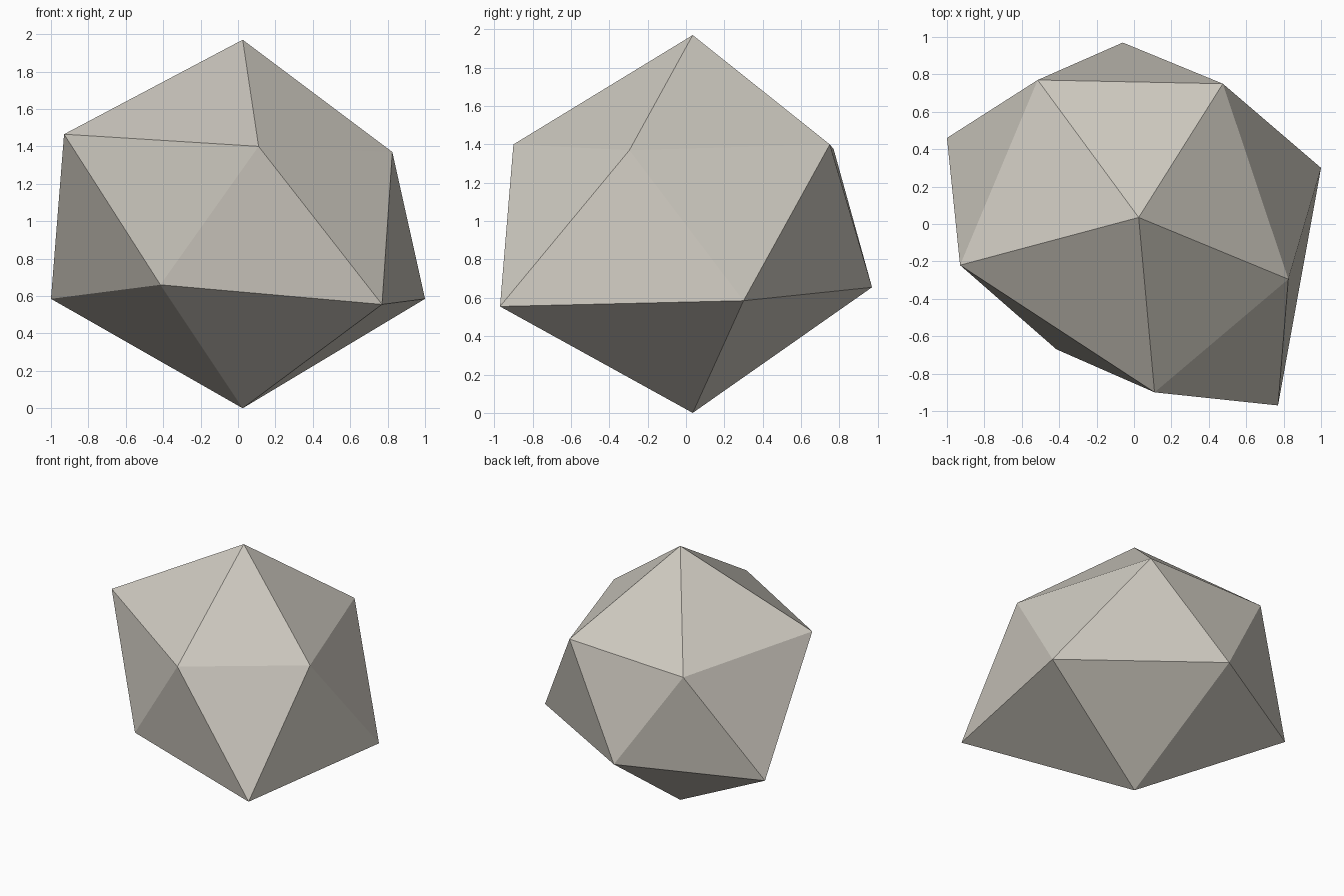
import bpy
import bmesh

cube = bpy.data.objects.get("Cube")
if cube:
    bpy.data.objects.remove(cube, do_unlink=True)

# Stone colour
stone = bpy.data.materials.new("warm grey stone")
stone.use_nodes = True
colour = (0.61, 0.58, 0.52, 1.0)
stone.diffuse_color = colour
bsdf = next(n for n in stone.node_tree.nodes if n.type == 'BSDF_PRINCIPLED')
bsdf.inputs["Base Color"].default_value = colour

# Irregular twenty-sided rock: two poles and two staggered rings of corners
bm = bmesh.new()
top = bm.verts.new((0.025, 0.035, 1.97))
bottom = bm.verts.new((0.025, 0.035, 0))
upper = [bm.verts.new(p) for p in (
    (-0.93, -0.22, 1.465), (0.11, -0.90, 1.40), (0.825, -0.295, 1.37),
    (0.475, 0.75, 1.40), (-0.515, 0.77, 1.375))]
lower = [bm.verts.new(p) for p in (
    (-0.415, -0.67, 0.66), (0.77, -0.97, 0.555), (1.0, 0.30, 0.585),
    (-0.06, 0.97, 0.655), (-1.0, 0.46, 0.585))]

# Cap and side triangles around the rock
for i in range(5):
    j = (i + 1) % 5
    for corners in ((top, upper[i], upper[j]),
                    (upper[i], lower[i], upper[j]),
                    (lower[i], lower[j], upper[j]),
                    (bottom, lower[j], lower[i])):
        bm.faces.new(corners)
bmesh.ops.recalc_face_normals(bm, faces=bm.faces[:])

mesh = bpy.data.meshes.new("rock")
bm.to_mesh(mesh)
bm.free()
mesh.materials.append(stone)
rock = bpy.data.objects.new("rock", mesh)
bpy.context.collection.objects.link(rock)
